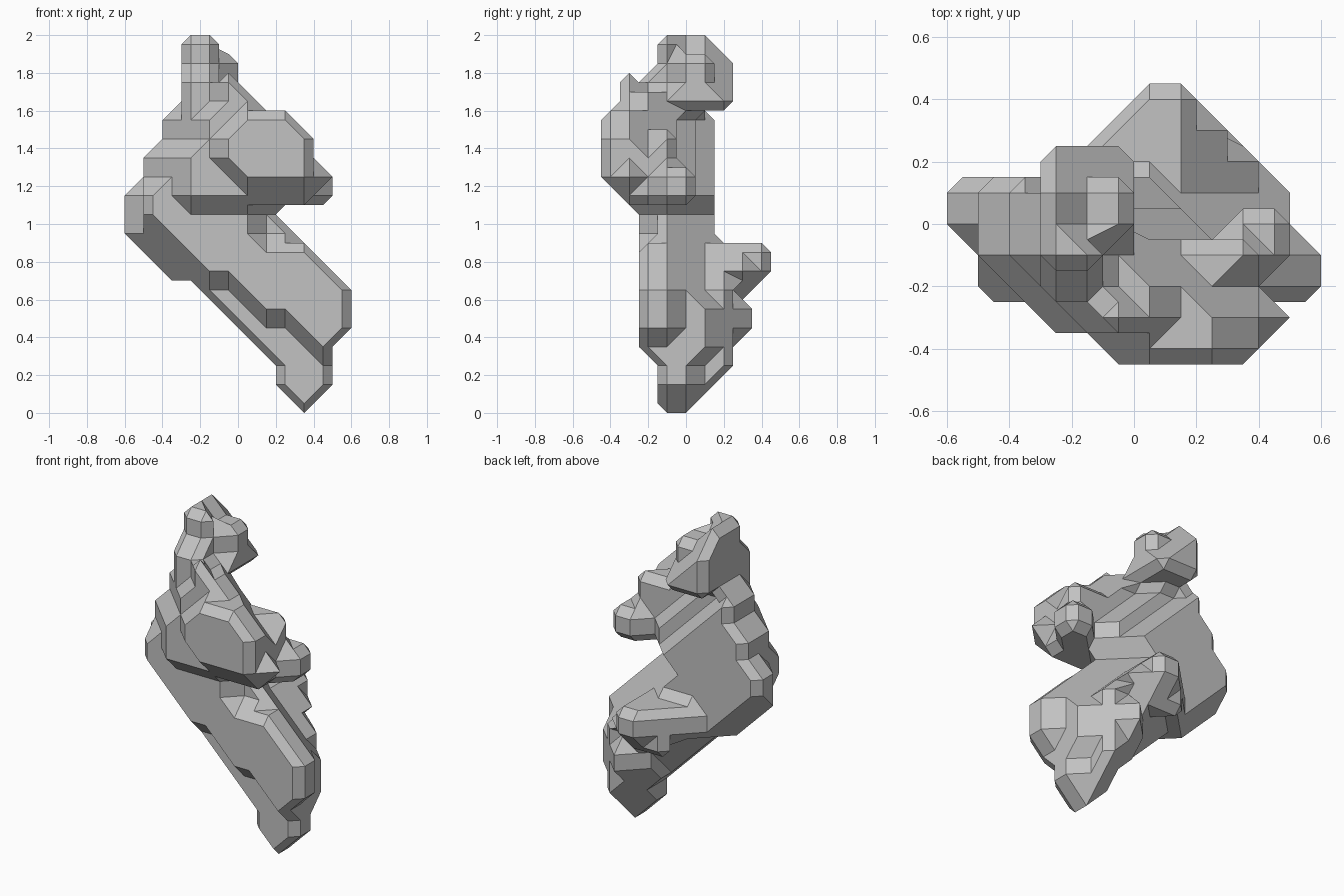
import bpy, bmesh
from itertools import product
from mathutils import Vector
from mathutils.geometry import area_tri, normal

cube = bpy.data.objects.get("Cube")
if cube:
    bpy.data.objects.remove(cube)

STEP = 0.1
cells = set()


def block(xs, ys, zs, diagonal=(0, 40)):
    """Fill a block of cells, trimmed between two 45 degree planes."""
    for x in range(xs[0], xs[-1] + 1):
        for y in range(ys[0], ys[-1] + 1):
            for z in range(zs[0], zs[-1] + 1):
                if diagonal[0] <= x + z <= diagonal[1]:
                    cells.add((x, y, z))


def slanted_slab():
    # front layer
    block([1, 11], [2], [7, 8], (11, 17))
    block([1, 6], [2], [9, 10], (11, 17))
    block([1, 2], [2], [11])
    block([6, 11], [2], [5, 6], (12, 17))
    block([9, 11], [2], [4])
    block([10], [2], [3])
    # layers behind it
    block([1, 11], [3], [4, 10], (10, 17))
    block([0, 10], [4], [7, 10], (9, 16))
    block([0, 10], [4], [3, 6], (10, 16))
    block([0, 10], [5], [7, 10], (10, 15))
    block([5, 10], [5], [3, 6], (11, 15))


def rear_lobe():
    block([4, 8], [6], [7, 8], (11, 15))
    block([5, 8], [7], [7, 8], (12, 15))
    block([6, 7], [8], [7, 8])
    block([6, 9], [6], [6])
    block([5, 7], [7], [6])
    block([7, 9], [6], [4, 5])
    block([8], [7], [4, 5])


def pointed_foot():
    block([7, 10], [3, 5], [3])
    block([8, 9], [6], [3])
    block([8, 10], [3, 4], [1, 2])
    block([8, 9], [5], [2])
    block([9], [6], [2])
    block([9], [5], [1])
    block([9], [3, 4], [0])


def upper_body():
    block([2, 9], [2], [12, 13])
    block([3, 9], [2], [11])
    block([3, 8], [2], [14, 15], (0, 22))
    block([1, 9], [3], [11, 13])
    block([2, 9], [3], [14])
    block([2, 6], [3], [15])
    # back layers step down towards the left side
    for y, limit in ((4, 19), (5, 17)):
        block([0, 7], [y], [11], (0, limit))
        block([1, 7], [y], [12, 13], (0, limit))
        block([2, 6], [y], [14, 15], (0, limit))
    # side knob
    block([9, 10], [4], [11, 12])
    block([10], [3], [11, 12])


def front_bulge():
    block([3, 9], [1], [11, 13])
    block([4, 9], [1], [14])
    block([4, 8], [1], [15])
    block([5, 6], [1], [16])
    block([5], [1], [17])
    block([10], [1], [12])
    block([6, 9], [0], [12])
    block([5, 9], [0], [13, 14])
    block([6, 8], [0], [15])


def leaning_peak():
    block([3, 6], [2], [16])
    block([3, 5], [3, 6], [16])
    block([3, 4], [2, 6], [17])
    block([3, 5], [4, 5], [17, 18])
    block([3], [6], [18])
    block([3, 4], [3], [18, 19])
    block([3], [4, 5], [19])


def face_rings():
    """The six sides of a unit cell as rings of four corners."""
    ring = ((0, 0), (1, 0), (1, 1), (0, 1))
    for axis, side in product(range(3), range(2)):
        loop = []
        for pair in ring:
            corner = list(pair)
            corner.insert(axis, side)
            loop.append(tuple(corner))
        yield loop


def cell_loops(origin):
    """Closed loops of edge midpoints that part filled from empty corners."""
    links = {}
    for ring in RINGS:
        pts = [tuple(o + c for o, c in zip(origin, corner)) for corner in ring]
        full = [p in cells for p in pts]
        mids = [tuple(a + b for a, b in zip(pts[i], pts[(i + 1) % 4])) for i in range(4)]
        cuts = [i for i in range(4) if full[i] != full[(i + 1) % 4]]
        if len(cuts) == 4:
            pairs = [(i - 1, i) for i in range(4) if full[i]]
        else:
            pairs = [tuple(cuts)] if cuts else []
        for a, b in pairs:
            links.setdefault(mids[a], []).append(mids[b])
            links.setdefault(mids[b], []).append(mids[a])
    while links:
        here = next(iter(links))
        loop = []
        while here in links:
            loop.append(here)
            ahead = links.pop(here)
            here = next((p for p in ahead if p in links), None)
        yield loop


def bending(tris):
    """Number of different planes, then total area."""
    corners = [[Vector(p) for p in tri] for tri in tris]
    planes = {tuple(round(c, 2) + 0.0 for c in normal(tri)) for tri in corners}
    return len(planes), sum(area_tri(*tri) for tri in corners)


def splits(loop):
    """Every way to split a loop into triangles."""
    if len(loop) < 3:
        return [[]]
    return [
        first + [(loop[0], loop[m], loop[-1])] + second
        for m in range(1, len(loop) - 1)
        for first in splits(loop[:m + 1])
        for second in splits(loop[m:])
    ]


for part in (slanted_slab, rear_lobe, pointed_foot, upper_body, front_bulge, leaning_peak):
    part()

# Skin the filled cells with one faceted surface
RINGS = list(face_rings())
bm = bmesh.new()
verts = {}
for origin in product(range(-1, 12), range(-1, 9), range(-1, 20)):
    for loop in cell_loops(origin):
        for p in loop:
            if p not in verts:
                x, y, z = (c / 2 for c in p)
                verts[p] = bm.verts.new(((x - 5.5) * STEP, (y - 4) * STEP, (z + 0.5) * STEP))
        for tri in min(splits(loop), key=bending):
            bm.faces.new([verts[p] for p in tri])
bmesh.ops.recalc_face_normals(bm, faces=bm.faces[:])
bmesh.ops.dissolve_limit(bm, angle_limit=0.01, verts=bm.verts[:], edges=bm.edges[:])

mesh = bpy.data.meshes.new("faceted_rock")
bm.to_mesh(mesh)
bm.free()

# Plain stone colour
stone = bpy.data.materials.new("stone_grey")
stone.use_nodes = True
grey = (0.54, 0.54, 0.54, 1)
stone.diffuse_color = grey
stone.node_tree.nodes["Principled BSDF"].inputs["Base Color"].default_value = grey
mesh.materials.append(stone)

rock = bpy.data.objects.new("faceted_rock", mesh)
bpy.context.collection.objects.link(rock)
